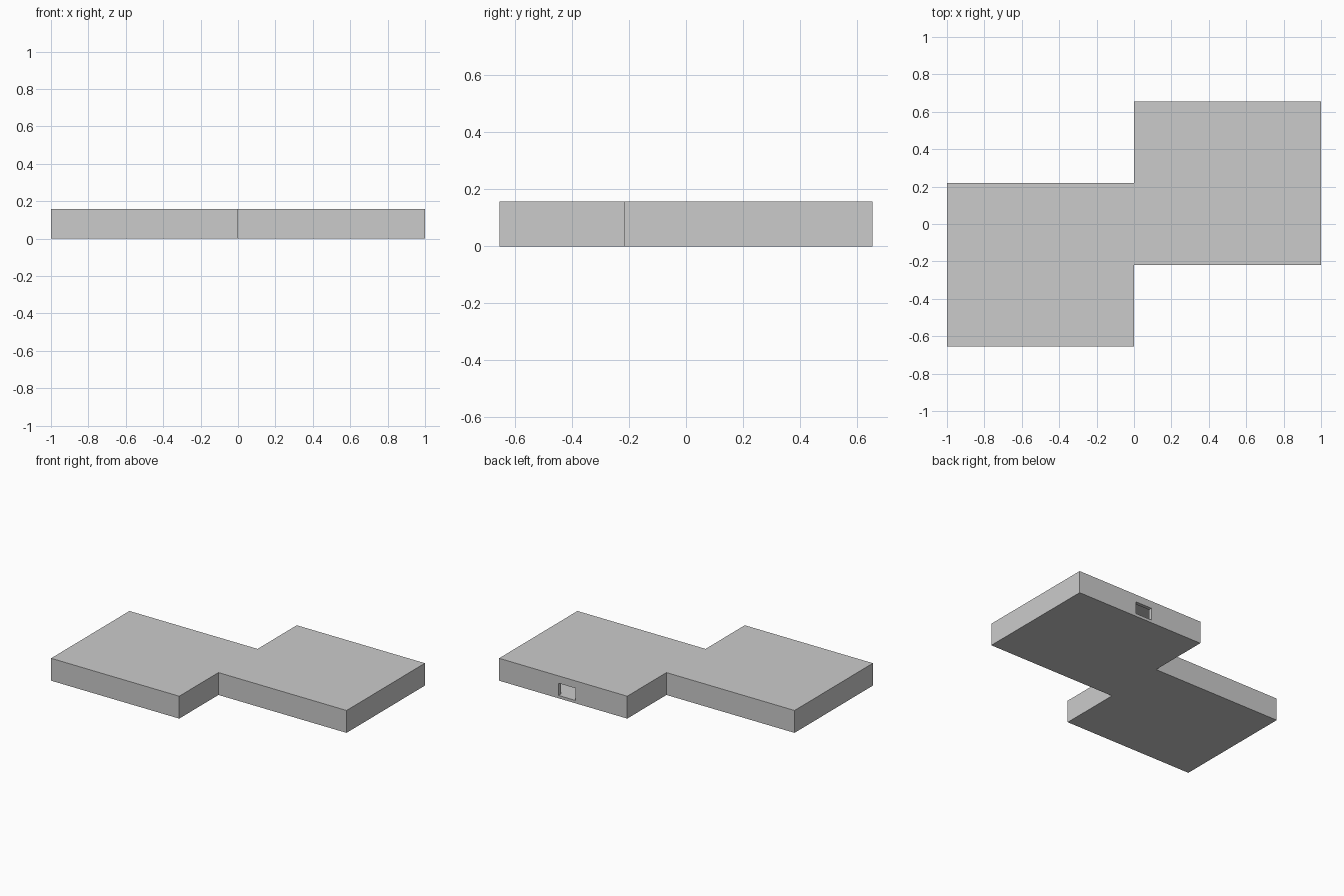
import bpy, bmesh

if "Cube" in bpy.data.objects:
    bpy.data.objects.remove(bpy.data.objects["Cube"])

A, B, H = 0.2183, 0.655, 0.158   # inner step, half depth, height
WALL, FLOOR = 0.025, 0.02


def prism(name, pts, z0, z1):
    """Extrude a closed outline between two heights."""
    bm = bmesh.new()
    face = bm.faces.new([bm.verts.new((x, y, z0)) for x, y in pts])
    ext = bmesh.ops.extrude_face_region(bm, geom=[face])
    verts = [v for v in ext["geom"] if isinstance(v, bmesh.types.BMVert)]
    bmesh.ops.translate(bm, vec=(0, 0, z1 - z0), verts=verts)
    bmesh.ops.recalc_face_normals(bm, faces=bm.faces)
    mesh = bpy.data.meshes.new(name)
    bm.to_mesh(mesh)
    bm.free()
    ob = bpy.data.objects.new(name, mesh)
    bpy.context.collection.objects.link(ob)
    return ob


def outline(t):
    """Offset two-wing footprint, inset by t; second half is the first turned 180 degrees."""
    half = [(-1 + t, -B + t), (-t, -B + t), (-t, -A + t), (1 - t, -A + t)]
    return half + [(-x, -y) for x, y in half]


def cut(target, cutter):
    mod = target.modifiers.new("cut", 'BOOLEAN')
    mod.operation, mod.solver, mod.object = 'DIFFERENCE', 'EXACT', cutter
    bpy.context.view_layer.objects.active = target
    bpy.ops.object.modifier_apply(modifier=mod.name)
    bpy.data.objects.remove(cutter)


# Building shell with hollow interior
building = prism("building_shell", outline(0), 0, H)
cut(building, prism("room_cutter", outline(WALL), FLOOR, H - FLOOR))

# Doorway through the back wall, level with the floor
door = [(0.405, B - 0.06), (0.535, B - 0.06), (0.535, B + 0.05), (0.405, B + 0.05)]
cut(building, prism("doorway_cutter", door, FLOOR, 0.106))
